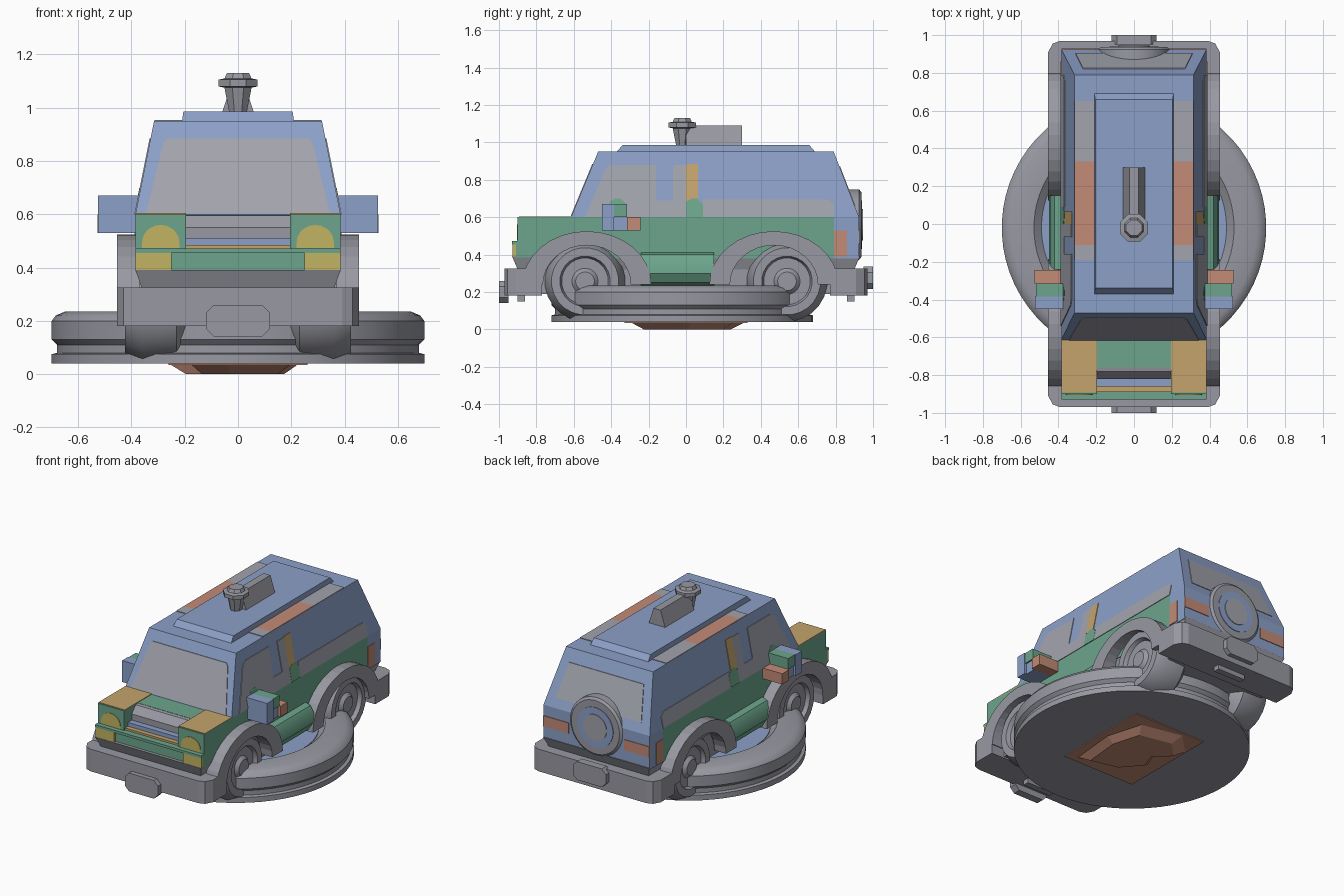
import bpy
import bmesh
from math import cos, sin, pi, radians

default_cube = bpy.data.objects.get("Cube")
if default_cube:
    bpy.data.objects.remove(default_cube, do_unlink=True)


def make_material(name, red, green, blue):
    """Flat material from display colour values, converted to linear."""
    linear = [((c / 255 + 0.055) / 1.055) ** 2.4 for c in (red, green, blue)]
    material = bpy.data.materials.new(name)
    material.use_nodes = True
    material.diffuse_color = (*linear, 1)
    shader = material.node_tree.nodes["Principled BSDF"]
    shader.inputs["Base Color"].default_value = (*linear, 1)
    shader.inputs["Roughness"].default_value = 0.8
    return material


BLUE = make_material("body_blue", 140, 160, 200)
GREEN = make_material("body_green", 108, 165, 140)
GREY = make_material("trim_grey", 152, 153, 162)
GLASS = make_material("window_grey", 162, 164, 173)
TAN = make_material("hood_tan", 196, 163, 108)
LAMP = make_material("lamp_yellow", 194, 180, 98)
CLAY = make_material("terracotta", 194, 139, 118)


def loft(name, rings, material, mirror=False, smooth=False):
    """Bridge rings of equal length and cap both ends."""
    bm = bmesh.new()
    loops = [[bm.verts.new(point) for point in ring] for ring in rings]
    count = len(loops[0])
    for low, high in zip(loops, loops[1:]):
        for i in range(count):
            j = (i + 1) % count
            bm.faces.new((low[i], low[j], high[j], high[i]))
    bm.faces.new(loops[0][::-1])
    bm.faces.new(loops[-1])
    bmesh.ops.recalc_face_normals(bm, faces=bm.faces)
    mesh = bpy.data.meshes.new(name)
    bm.to_mesh(mesh)
    bm.free()
    mesh.materials.append(material)
    part = bpy.data.objects.new(name, mesh)
    bpy.context.scene.collection.objects.link(part)
    if mirror:
        part.modifiers.new("mirror_sides", "MIRROR")
    if smooth:
        bpy.ops.object.select_all(action="DESELECT")
        part.select_set(True)
        bpy.context.view_layer.objects.active = part
        bpy.ops.object.shade_smooth_by_angle(angle=radians(35))
    return part


def rectangle(x, y, z):
    """Horizontal rectangle from two ranges at one height."""
    return [(x[0], y[0], z), (x[1], y[0], z), (x[1], y[1], z), (x[0], y[1], z)]


def box(name, x, y, z, material, mirror=False):
    return loft(name, [rectangle(x, y, h) for h in z], material, mirror)


def lathe(name, profile, place, material, sides=32, mirror=False, smooth=True):
    """Turn (radius, height) pairs; place maps the result into the model."""
    turns = [2 * pi * (i + 0.5) / sides for i in range(sides)]
    rings = [[place(r * cos(t), r * sin(t), h) for t in turns] for r, h in profile]
    return loft(name, rings, material, mirror, smooth)


def plate(name, outline, place, material, mirror=False):
    """Thin painted panel lying on the surface given by place(u, v, offset)."""
    rings = [[place(u, v, d) for u, v in outline] for d in (-0.004, 0.004)]
    return loft(name, rings, material, mirror)


def span(u, v):
    return [(u[0], v[0]), (u[1], v[0]), (u[1], v[1]), (u[0], v[1])]


# Surfaces that carry painted panels
def side_face(y, z, d):
    return (0.385 - max(z - 0.6, 0) * 0.2 + d, y, z)


def windshield_face(x, z, d):
    return (x, -0.615 + (z - 0.6) * 0.414 - d, z)


def rear_face(x, z, d):
    return (x, 0.925 - max(z - 0.6, 0) * 0.386 + d, z)


def lamp_face(x, z, d):
    return (x, d - 0.9, z)


def roof_face(x, y, d):
    return (x, y, 0.95 + d)


# Round base with a grooved rim and a recessed blue centre
def base_place(a, b, h):
    return (a, b - 0.02, h)


rim = [(0.7, 0.04), (0.7, 0.075), (0.68, 0.08), (0.68, 0.11), (0.7, 0.13),
       (0.7, 0.2), (0.685, 0.22), (0.65, 0.235), (0.53, 0.235), (0.49, 0.2)]
lathe("base_disc", rim, base_place, GREY, sides=64)
lathe("base_centre", [(0.49, 0.19), (0.49, 0.205)], base_place, BLUE, sides=64)

# Terracotta stone under the base
box("stone_bed", (-0.26, 0.26), (-0.33, 0.33), (0.034, 0.042), CLAY)
stone = [(0.2, -0.3), (0.23, 0.02), (0.16, 0.26), (-0.12, 0.32),
         (-0.26, 0.18), (-0.13, 0.05), (-0.18, -0.08), (-0.04, -0.24)]
loft("stone", [[(x * s, y * s, z) for x, y in stone]
               for s, z in ((1, 0.04), (0.75, 0))], CLAY)

# Chassis, bumpers and hitches
loft("chassis", [rectangle((-0.36, 0.36), (-0.9, 0.9), 0.19),
                 rectangle((-0.36, 0.36), (-0.9, 0.9), 0.32),
                 rectangle((-0.385, 0.385), (-0.93, 0.93), 0.39)], GREY)
for end, label in ((-1, "front"), (1, "rear")):
    corner = [(0.455, 0.77), (0.455, 0.91), (0.43, 0.955), (0.39, 0.97)]
    outline = corner + [(-x, y) for x, y in reversed(corner)]
    loft(label + "_bumper", [[(x, y * end, z) for x, y in outline]
                             for z in (0.18, 0.325)], GREY)
    middle = 0.2 if end < 0 else 0.275
    hitch = [(0.12, 0.03), (0.09, 0.06), (-0.09, 0.06), (-0.12, 0.03),
             (-0.12, -0.03), (-0.09, -0.06), (0.09, -0.06), (0.12, -0.03)]
    loft(label + "_hitch", [[(x, y * end, z + middle) for x, z in hitch]
                            for y in (0.95, 1.0)], GREY)
    box(label + "_hook", (-0.1, 0.1), sorted((end * 0.86, end * 0.9)),
        (0.15, 0.2), GREY)

# Wheels and arched fenders
tyre = [(0.15, 0.18), (0.21, 0.23), (0.215, 0.36), (0.18, 0.425), (0.135, 0.425),
        (0.125, 0.4), (0.07, 0.4), (0.05, 0.42)]
for y, arch_y, label in ((-0.54, -0.53, "front"), (0.54, 0.47, "rear")):
    lathe(label + "_wheel", tyre, lambda a, b, h: (h, y + a, 0.257 + b), GREY,
          sides=24, mirror=True)
    arch = []
    for i in range(17):
        c, s = cos(pi * i / 16), sin(pi * i / 16)
        inner = (arch_y + 0.235 * c, 0.24 + 0.21 * s)
        outer = (arch_y + 0.345 * c, 0.24 + 0.285 * s)
        arch.append([(0.37, *inner), (0.455, *inner), (0.455, *outer), (0.37, *outer)])
    loft(label + "_fender", arch, GREY, mirror=True)

# Lower body and rounded sills
box("lower_body", (-0.385, 0.385), (-0.76, 0.79), (0.38, 0.6), GREEN)
box("rear_body", (-0.385, 0.385), (0.79, 0.925), (0.38, 0.6), BLUE)
sill = [(0.36, 0.42), (0.42, 0.4), (0.445, 0.36), (0.45, 0.3), (0.42, 0.25), (0.36, 0.23)]
loft("side_sill", [[(x, y, z) for x, z in sill] for y in (-0.24, 0.15)],
     GREEN, mirror=True, smooth=True)

# Nose: lamp blocks, ledge, hood panels and stepped grille
box("lamp_block", (0.195, 0.385), (-0.9, -0.76), (0.46, 0.6), GREEN, True)
box("nose", (-0.385, 0.385), (-0.91, -0.76), (0.385, 0.46), GREEN)
box("nose_ledge", (-0.385, 0.385), (-0.93, -0.76), (0.455, 0.472), GREEN)
box("lower_lamp", (0.25, 0.384), (-0.928, -0.9), (0.387, 0.455), LAMP, True)
box("hood_panel", (0.195, 0.385), (-0.893, -0.612), (0.597, 0.604), TAN, True)
lamp = [(0.29 + 0.07 * cos(pi * i / 10), 0.495 + 0.065 * sin(pi * i / 10))
        for i in range(11)]
plate("headlamp", lamp + [(0.22, 0.474), (0.36, 0.474)], lamp_face, LAMP, True)
slope = [(-0.75, 0.6), (-0.78, 0.595), (-0.82, 0.55), (-0.82, 0.46), (-0.75, 0.46)]
loft("grille_hood", [[(x, y, z) for y, z in slope] for x in (-0.195, 0.195)], GREY)
box("grille_step", (-0.195, 0.195), (-0.86, -0.82), (0.46, 0.51), BLUE)
box("grille_strip", (-0.195, 0.195), (-0.89, -0.86), (0.46, 0.485), TAN)

# Cabin and raised roof panel
loft("cabin", [rectangle((-0.385, 0.385), (-0.615, 0.925), 0.6),
               rectangle((-0.315, 0.315), (-0.47, 0.79), 0.95)], BLUE)
loft("roof_panel", [rectangle((-0.21, 0.21), (-0.37, 0.69), 0.95),
                    rectangle((-0.205, 0.205), (-0.34, 0.66), 0.985)], BLUE)
for label, y, paint in (("front_grey", (-0.19, -0.11), GLASS),
                        ("terracotta", (-0.11, 0.33), CLAY),
                        ("rear_grey", (0.33, 0.65), GLASS)):
    plate("roof_stripe_" + label, span((0.21, 0.314), y), roof_face, paint, True)

# Windows and side markings
plate("windshield", [(-0.345, 0.605), (0.345, 0.605), (0.28, 0.87), (0.265, 0.885),
                     (-0.265, 0.885), (-0.28, 0.87)], windshield_face, GLASS)
plate("rear_window", [(-0.31, 0.66), (0.31, 0.66), (0.27, 0.87), (-0.27, 0.87)],
      rear_face, GLASS)
plate("front_side_window", [(-0.54, 0.6), (-0.43, 0.86), (-0.4, 0.88), (-0.16, 0.88),
                            (-0.16, 0.6)], side_face, GLASS, True)
plate("middle_side_window", [(-0.16, 0.6), (-0.16, 0.69), (-0.07, 0.69), (-0.07, 0.88),
                             (0, 0.88), (0, 0.6)], side_face, GLASS, True)
plate("rear_side_window", [(0.09, 0.6), (0.09, 0.695), (0.76, 0.695), (0.79, 0.67),
                           (0.79, 0.6)], side_face, GLASS, True)
plate("side_stripe", span((0, 0.065), (0.69, 0.885)), side_face, TAN, True)
for label, y in (("front", -0.41), ("middle", 0)):
    bump = [(y, 0.6), (y, 0.68), (y + 0.03, 0.7), (y + 0.06, 0.7),
            (y + 0.09, 0.67), (y + 0.09, 0.6)]
    plate(label + "_green_mark", bump, lambda u, v, d: side_face(u, v, d + 0.001),
          GREEN, True)
plate("side_tail_lamp", span((0.79, 0.86), (0.39, 0.53)), side_face, CLAY, True)
plate("rear_tail_lamp", span((0.2, 0.384), (0.46, 0.53)), rear_face, CLAY, True)


# Spare wheel on the back
def spare_place(a, b, h):
    return (a, h, 0.56 + b)


lathe("spare_tyre", [(0.19, 0.86), (0.19, 0.925), (0.175, 0.937)], spare_place, GREY)
lathe("spare_ring", [(0.13, 0.93), (0.13, 0.941)], spare_place, BLUE)
lathe("spare_hub", [(0.085, 0.93), (0.085, 0.945)], spare_place, GLASS)

# Side mirrors in coloured blocks
box("mirror_front", (0.37, 0.525), (-0.45, -0.385), (0.53, 0.67), BLUE, True)
box("mirror_top", (0.37, 0.52), (-0.385, -0.315), (0.6, 0.67), GREEN, True)
box("mirror_under", (0.37, 0.51), (-0.385, -0.315), (0.53, 0.6), BLUE, True)
box("mirror_back", (0.37, 0.527), (-0.315, -0.243), (0.53, 0.6), CLAY, True)

# Roof beacon and its wedge-shaped housing
beacon = [(0.035, 0.98), (0.055, 1.075), (0.08, 1.08), (0.08, 1.105),
          (0.055, 1.11), (0.045, 1.13)]
lathe("roof_beacon", beacon, lambda a, b, h: (a, b - 0.02, h), GREY,
      sides=8, smooth=False)
loft("beacon_housing", [rectangle((-0.06, 0.06), (0, 0.3), 0.98),
                        rectangle((-0.025, 0.025), (0, 0.3), 1.09)], GREY)
